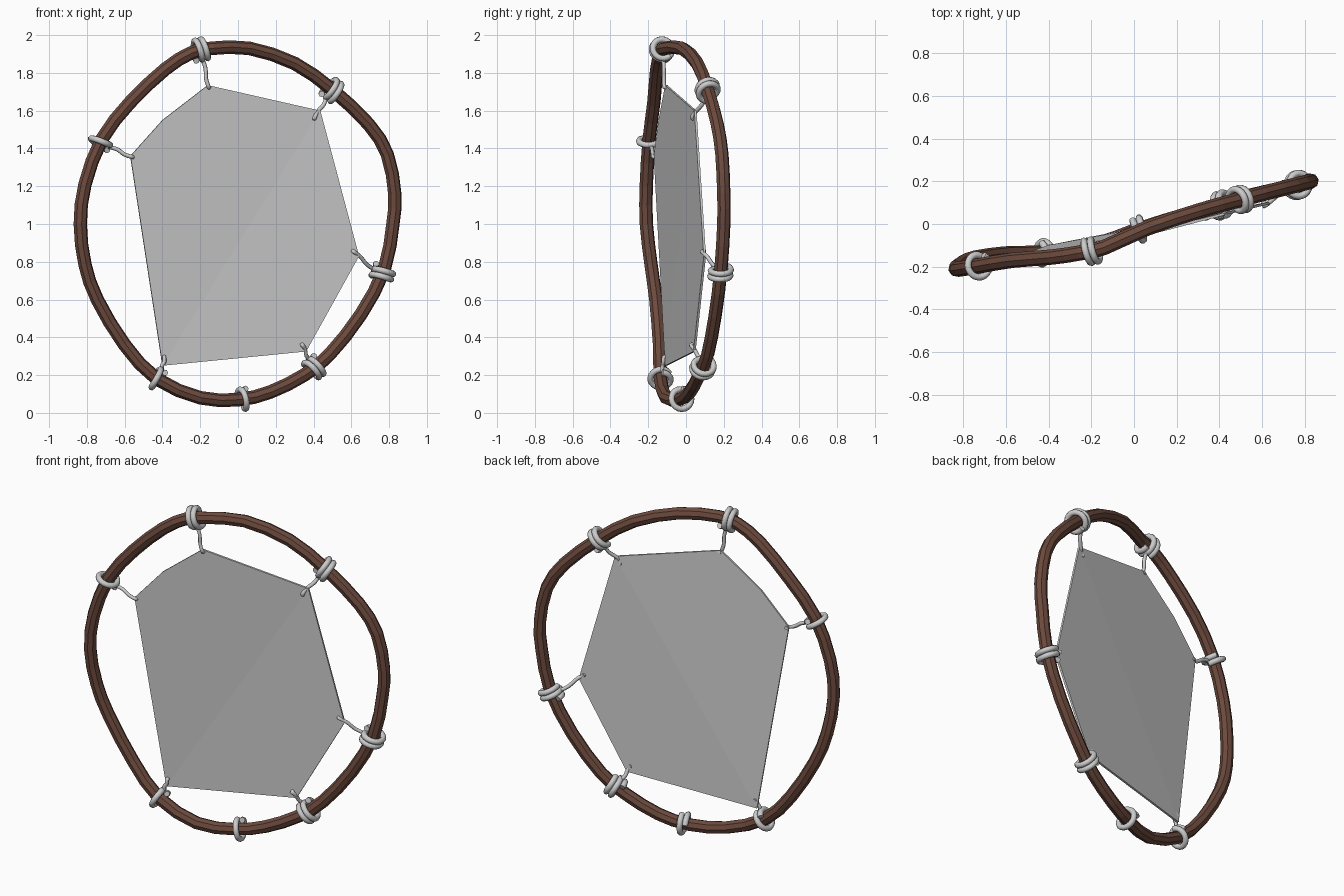
import bpy, bmesh, math
from mathutils import Vector

if "Cube" in bpy.data.objects:
    bpy.data.objects.remove(bpy.data.objects["Cube"])


def spline(pts, steps, closed):
    """Catmull-Rom subdivision of a point list."""
    n, out = len(pts), []
    get = (lambda i: pts[i % n]) if closed else (lambda i: pts[max(0, min(n - 1, i))])
    for i in range(n if closed else n - 1):
        a, b, c, d = (get(i + k) for k in (-1, 0, 1, 2))
        for s in range(steps):
            t = s / steps
            out.append(0.5 * (2 * b + (c - a) * t + (2 * a - 5 * b + 4 * c - d) * t * t
                              + (3 * b - a - 3 * c + d) * t ** 3))
    if not closed:
        out.append(pts[-1])
    return out


def tangent(pts, i, closed):
    n = len(pts)
    if closed:
        return (pts[(i + 1) % n] - pts[i - 1]).normalized()
    return (pts[min(i + 1, n - 1)] - pts[max(i - 1, 0)]).normalized()


def tube(name, pts, radius, sides, ref, closed=False, smooth=False):
    """Sweep a polygon along a path."""
    bm = bmesh.new()
    rings = []
    for i, p in enumerate(pts):
        t = tangent(pts, i, closed)
        u = (ref - t * ref.dot(t)).normalized()
        v = t.cross(u)
        rings.append([bm.verts.new(p + radius * (u * math.cos(a) + v * math.sin(a)))
                      for a in (2 * math.pi * k / sides for k in range(sides))])
    for i in range(len(pts) if closed else len(pts) - 1):
        a, b = rings[i], rings[(i + 1) % len(pts)]
        for k in range(sides):
            j = (k + 1) % sides
            bm.faces.new((a[k], a[j], b[j], b[k]))
    if not closed:
        bm.faces.new(rings[0])
        bm.faces.new(rings[-1])
    return finish(name, bm, smooth)


def finish(name, bm, smooth=False):
    bmesh.ops.recalc_face_normals(bm, faces=bm.faces)
    for f in bm.faces:
        f.smooth = smooth and len(f.verts) == 4
    me = bpy.data.meshes.new(name)
    bm.to_mesh(me)
    bm.free()
    ob = bpy.data.objects.new(name, me)
    bpy.context.collection.objects.link(ob)
    return ob


# bent branch hoop
hoop = [Vector(p) for p in (
    (-.14, -.11, 1.93), (.06, -.02, 1.93), (.30, .06, 1.85), (.50, .115, 1.71),
    (.69, .165, 1.53), (.79, .19, 1.37), (.83, .20, 1.16), (.82, .20, 1.0),
    (.775, .185, .76), (.65, .155, .52), (.485, .115, .31), (.35, .07, .20),
    (.17, .02, .11), (0, -.035, .07), (-.2, -.105, .08), (-.43, -.135, .18),
    (-.6, -.14, .36), (-.745, -.16, .6), (-.81, -.185, .785), (-.835, -.21, 1.0),
    (-.81, -.21, 1.21), (-.72, -.195, 1.45), (-.57, -.17, 1.645),
    (-.385, -.155, 1.82), (-.25, -.135, 1.905))]
normal = Vector((.2, -1, 0)).normalized()
branch = tube("branch_hoop", spline(hoop, 2, True), .036, 8, normal, closed=True)
wood = bpy.data.materials.new("wood")
wood.diffuse_color = (.15, .068, .047, 1)
wood.use_nodes = True
wood.node_tree.nodes["Principled BSDF"].inputs["Base Color"].default_value = wood.diffuse_color
branch.data.materials.append(wood)

# stretched sheet with a slight diagonal fold
bm = bmesh.new()
v = [bm.verts.new(p) for p in (
    (-.57, -.165, 1.36), (-.40, -.14, 1.55), (-.16, -.105, 1.735), (.435, .05, 1.60),
    (.64, .10, .83), (.36, .045, .325), (-.40, -.105, .25))]
bm.faces.new((v[0], v[1], v[2], v[3], v[6]))
bm.faces.new((v[3], v[4], v[5], v[6]))
sheet = finish("stretched_sheet", bm)
mod = sheet.modifiers.new("thickness", 'SOLIDIFY')
mod.thickness = .012
mod.offset = 0

# cord wraps around the hoop, each with a tie to the sheet: x, z, turns, tie end
fine = spline(hoop, 12, True)
wraps = (
    ("top", -.20, 1.925, 2.1, (-.155, -.115, 1.725)),
    ("upper_right", .495, 1.715, 2.1, (.405, .03, 1.56)),
    ("upper_left", -.725, 1.44, 1.15, (-.56, -.172, 1.355)),
    ("lower_right", .77, .745, 2.1, (.61, .083, .855)),
    ("bottom_right", .405, .24, 2.1, (.34, .025, .36)),
    ("bottom", .03, .075, 1.2, None),
    ("bottom_left", -.435, .18, 1.15, (-.39, -.118, .295)))
for name, x, z, turns, end in wraps:
    i = min(range(len(fine)), key=lambda k: (fine[k].x - x) ** 2 + (fine[k].z - z) ** 2)
    c, t = fine[i], tangent(fine, i, True)
    inward = (Vector((0, 0, 1)) - c)
    u = (inward - t * inward.dot(t)).normalized()
    w = t.cross(u)
    steps = int(turns * 20)
    coil = []
    for k in range(steps + 1):
        f = k / steps
        a = 2 * math.pi * turns * f
        coil.append(c + .053 * (u * math.cos(a) + w * math.sin(a)) + t * .031 * turns * (f - .5))
    tube(name + "_wrap", coil, .0165, 8, t, smooth=True)
    if end:
        e = Vector(end)
        s = c + u * .05
        path = [s, s.lerp(e, .35) + t * .006, s.lerp(e, .7) - t * .004, e, e + Vector((0, .022, 0))]
        tube(name + "_tie", spline(path, 3, False), .011, 6, t, smooth=True)
